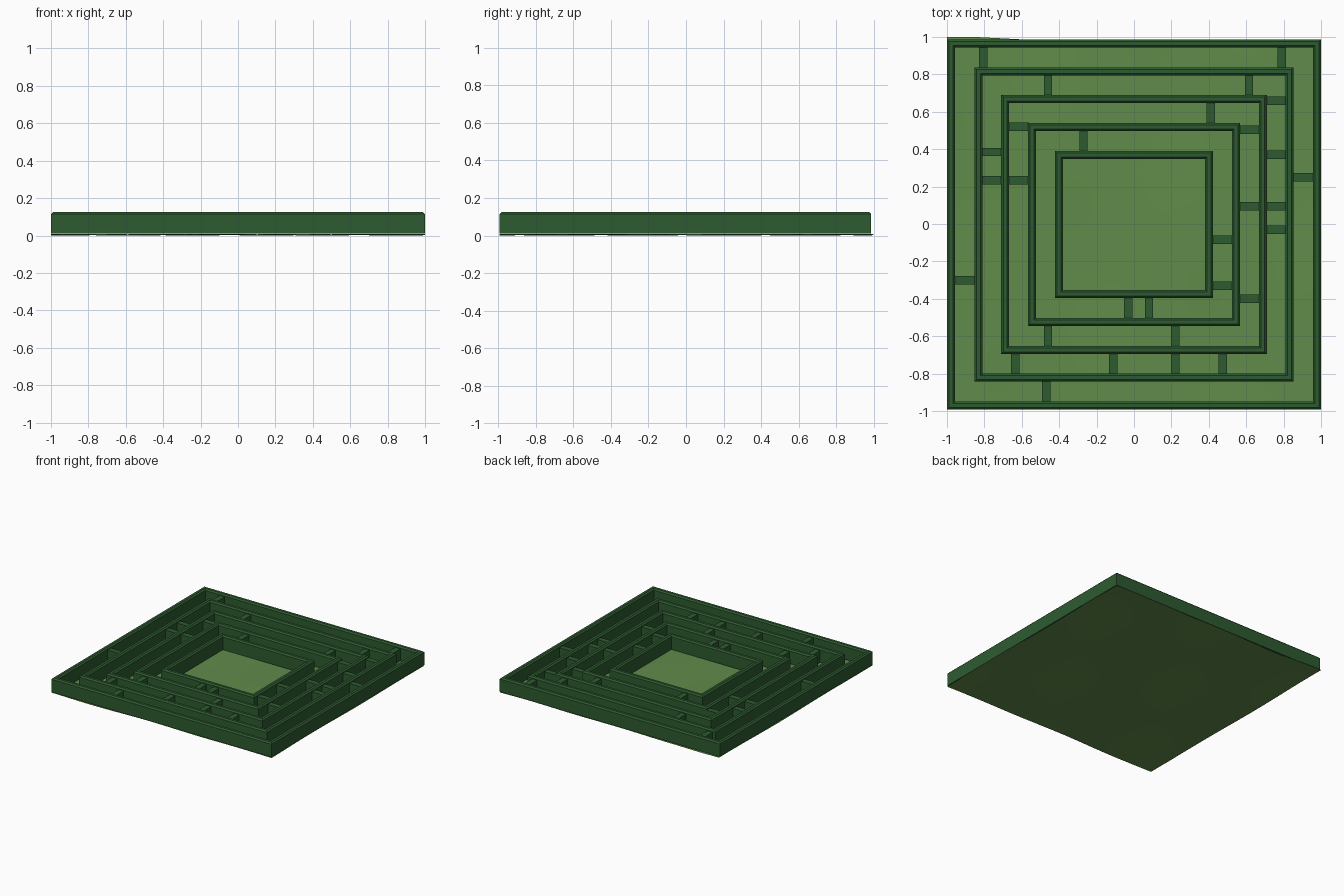
import bpy, bmesh
from math import sin, cos

if "Cube" in bpy.data.objects:
    bpy.data.objects.remove(bpy.data.objects["Cube"])


def material(name, color):
    m = bpy.data.materials.new(name)
    m.diffuse_color = color
    m.use_nodes = True
    m.node_tree.nodes["Principled BSDF"].inputs["Base Color"].default_value = m.diffuse_color
    return m


hedge = material("hedge_green", (0.027, 0.105, 0.03, 1))
grass = material("grass_green", (0.12, 0.26, 0.07, 1))
BASE, TOP, WALL = 0.01, 0.125, 0.043
YC = -0.003


def finish(bm, name, mat):
    bmesh.ops.recalc_face_normals(bm, faces=bm.faces)
    me = bpy.data.meshes.new(name)
    bm.to_mesh(me)
    bm.free()
    me.materials.append(mat)
    ob = bpy.data.objects.new(name, me)
    bpy.context.collection.objects.link(ob)
    return ob


# Rectangular hedge ring: a chamfered wall section swept round four corners
def ring(name, hx, hy, w=WALL, c=0.011):
    section = [(0, BASE), (0, TOP - c), (c, TOP), (w - c, TOP), (w, TOP - c), (w, BASE)]
    bm = bmesh.new()
    loops = []
    for sx, sy in ((-1, -1), (1, -1), (1, 1), (-1, 1)):
        loops.append([bm.verts.new((sx * (hx - o), YC + sy * (hy - o), z)) for o, z in section])
    for i in range(4):
        a, b = loops[i], loops[(i + 1) % 4]
        for j in range(len(section)):
            k = (j + 1) % len(section)
            bm.faces.new((a[j], b[j], b[k], a[k]))
    finish(bm, name, hedge)


rings = [(1.0, 0.99), (0.852, 0.84), (0.71, 0.692), (0.567, 0.543), (0.423, 0.393)]
for i, (hx, hy) in enumerate(rings):
    ring(f"hedge_ring_{i + 1}", hx, hy)

# Dividers blocking each corridor, by side, counted from the outside in
dividers = {
    "back": [(-.805, .79), (-.46, .615), (.41,), (-.27,)],
    "front": [(-.47,), (-.635, -.11, .22, .475), (-.46, .22), (-.03, .08)],
    "left": [(-.30,), (.385, .235), (.52, .235), ()],
    "right": [(.25,), (.66, .37, .095, -.03), (.505, .095, -.40), (-.085, -.33)],
}
DIV_TOP = 0.108
for side, corridors in dividers.items():
    sign = 1 if side in ("back", "right") else -1
    along_y = side in ("back", "front")
    for i, places in enumerate(corridors):
        axis = 1 if along_y else 0
        outer = rings[i][axis] - WALL + 0.005
        inner = rings[i + 1][axis] - 0.005
        mid, length = sign * (outer + inner) / 2, outer - inner
        for n, p in enumerate(places):
            bm = bmesh.new()
            bmesh.ops.create_cube(bm, size=1)
            size = (0.045, length, DIV_TOP - BASE) if along_y else (length, 0.045, DIV_TOP - BASE)
            bmesh.ops.scale(bm, vec=size, verts=bm.verts)
            at = (p, mid + YC) if along_y else (mid, p)
            bmesh.ops.translate(bm, vec=(*at, (DIV_TOP + BASE) / 2), verts=bm.verts)
            finish(bm, f"{side}_divider_{i + 1}_{n + 1}", hedge)

# Gently uneven lawn, with a low lip at the back left corner
bm = bmesh.new()
bmesh.ops.create_grid(bm, x_segments=40, y_segments=40, size=1)
for v in bm.verts:
    x, y = v.co.x, v.co.y
    v.co.z = 0.0085 + 0.0045 * sin(5.3 * x + 1.2 * y) * cos(4.4 * y - 1.7 * x + 0.6)
    if y > 0.99:
        v.co.y = 0.987 + 0.013 * min(1, max(0, (-0.6 - x) / 0.25))
    elif y < -0.99:
        v.co.y = -0.993
low = min(v.co.z for v in bm.verts)
for v in bm.verts:
    v.co.z -= low
lawn = finish(bm, "lawn", grass)
for f in lawn.data.polygons:
    f.use_smooth = True
if lawn.data.polygons[0].normal.z < 0:
    lawn.data.flip_normals()
